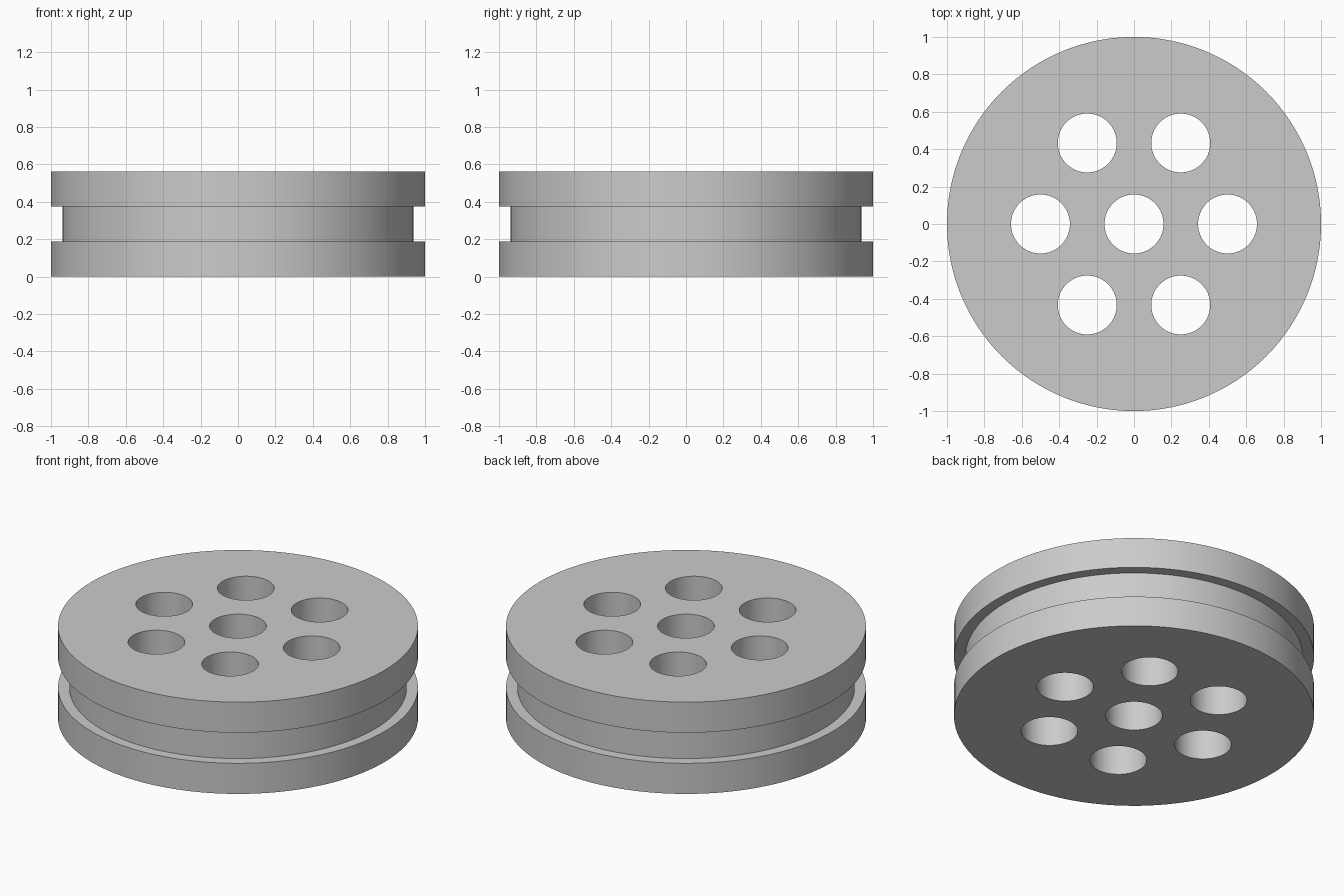
import bpy, bmesh
from math import cos, sin, pi, radians

cube = bpy.data.objects.get("Cube")
if cube:
    bpy.data.objects.remove(cube, do_unlink=True)

LAYER = 0.1875          # thickness of each flange and of the groove
HEIGHT = 3 * LAYER
RIM, GROOVE = 1.0, 0.9375
HOLE, HOLE_RING = 0.1575, 0.5

bm = bmesh.new()


def ring(radius, z, sides, cx=0.0, cy=0.0):
    """Closed loop of edges around (cx, cy)."""
    verts = [bm.verts.new((cx + radius * cos(2 * pi * i / sides),
                           cy + radius * sin(2 * pi * i / sides), z))
             for i in range(sides)]
    edges = [bm.edges.new((verts[i - 1], verts[i])) for i in range(sides)]
    return verts, edges


def wall(profile, sides, cx=0.0, cy=0.0):
    """Sweep a (radius, z) profile around a vertical axis; return the end loops."""
    rings = [ring(r, z, sides, cx, cy) for r, z in profile]
    for (a, _), (b, _) in zip(rings, rings[1:]):
        for i in range(sides):
            bm.faces.new((a[i - 1], a[i], b[i], b[i - 1]))
    return rings[0][1], rings[-1][1]


# Outer wall with the groove between two flanges
profile = [(RIM, 0), (RIM, LAYER), (GROOVE, LAYER),
           (GROOVE, 2 * LAYER), (RIM, 2 * LAYER), (RIM, HEIGHT)]
bottom, top = wall(profile, 128)

# Centre hole and six holes around it
centres = [(0, 0)] + [(HOLE_RING * cos(k * pi / 3), HOLE_RING * sin(k * pi / 3))
                      for k in range(6)]
for cx, cy in centres:
    low, high = wall([(HOLE, 0), (HOLE, HEIGHT)], 64, cx, cy)
    bottom += low
    top += high

# Flat perforated end faces
for edges, direction in ((bottom, -1), (top, 1)):
    bmesh.ops.triangle_fill(bm, edges=edges, use_beauty=True,
                            use_dissolve=False, normal=(0, 0, direction))
bmesh.ops.recalc_face_normals(bm, faces=bm.faces[:])

mesh = bpy.data.meshes.new("grooved_disc")
bm.to_mesh(mesh)
bm.free()
disc = bpy.data.objects.new("grooved_disc", mesh)
bpy.context.collection.objects.link(disc)

# Plain grey finish
grey = bpy.data.materials.new("light_grey")
grey.use_nodes = True
colour = (0.6, 0.6, 0.6, 1)
grey.diffuse_color = colour
grey.node_tree.nodes["Principled BSDF"].inputs["Base Color"].default_value = colour
mesh.materials.append(grey)

for obj in bpy.context.selected_objects:
    obj.select_set(False)
disc.select_set(True)
bpy.context.view_layer.objects.active = disc
bpy.ops.object.shade_smooth_by_angle(angle=radians(30))
